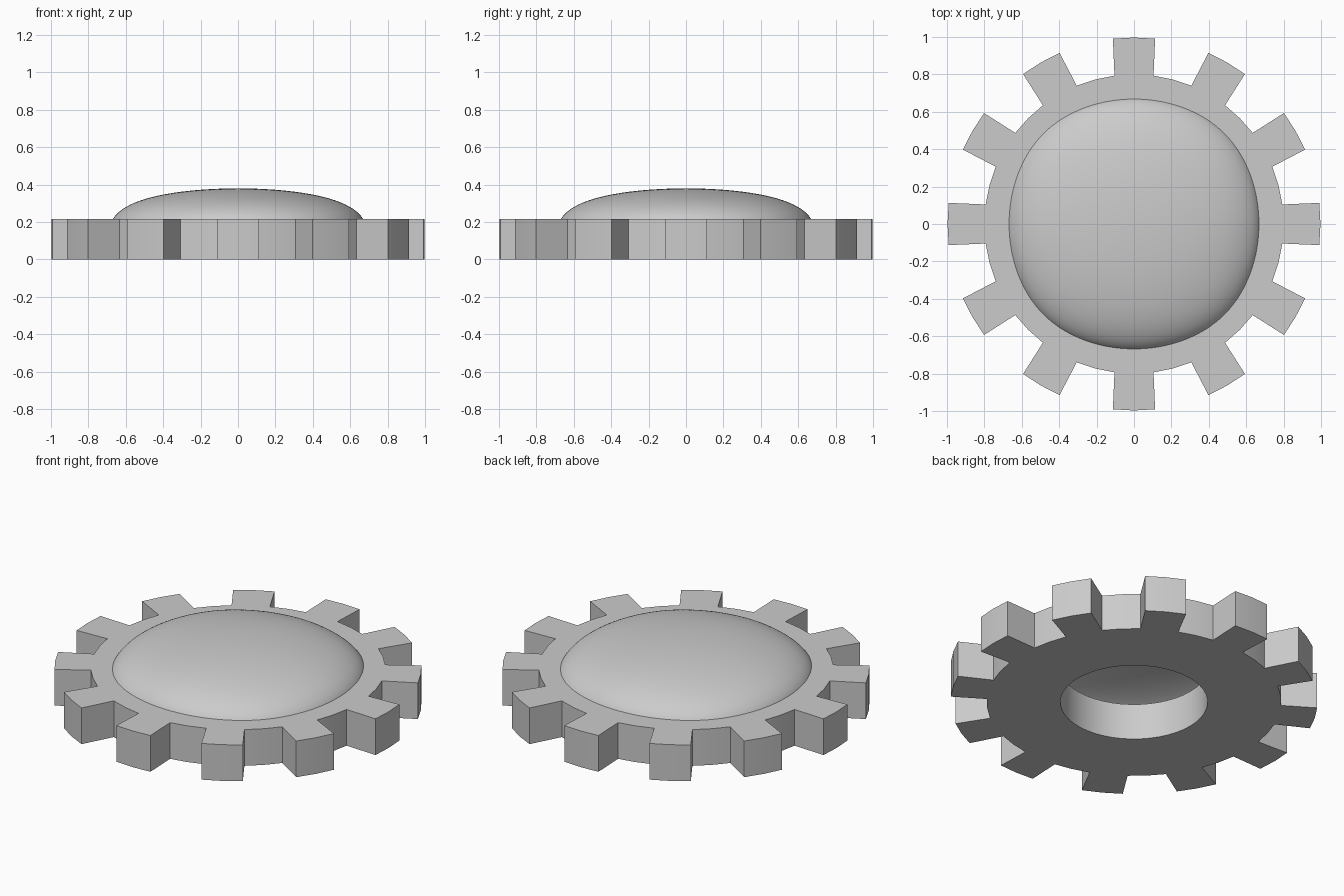
import bpy, bmesh
from math import sin, cos, radians

if "Cube" in bpy.data.objects:
    bpy.data.objects.remove(bpy.data.objects["Cube"])

TEETH, THICK = 12, 0.217
ROOT, TIP, HOLE = 0.8, 0.997, 0.4


def make_object(name, bm):
    bmesh.ops.recalc_face_normals(bm, faces=bm.faces)
    mesh = bpy.data.meshes.new(name)
    bm.to_mesh(mesh)
    bm.free()
    obj = bpy.data.objects.new(name, mesh)
    bpy.context.collection.objects.link(obj)
    return obj


def smooth(obj):
    bpy.ops.object.select_all(action='DESELECT')
    obj.select_set(True)
    bpy.context.view_layer.objects.active = obj
    bpy.ops.object.shade_smooth_by_angle(angle=radians(30))


# Gear ring: one tooth profile (angle, radius) repeated round the hub
tooth = [(-7.5, ROOT), (-6.5, TIP), (0, TIP), (6.5, TIP), (7.5, ROOT), (15, ROOT)]
bm = bmesh.new()


def vert(angle, radius, z):
    a = radians(angle)
    return bm.verts.new((radius * cos(a), radius * sin(a), z))


rings = []
for z in (0, THICK):
    outer, inner, root, tips = [], [], [], []
    for i in range(TEETH):
        a0 = i * 360 / TEETH
        o = [vert(a0 + a, r, z) for a, r in tooth]
        mid = vert(a0, ROOT, z)
        outer += o
        root += [o[0], mid, o[4], o[5]]
        tips += [[o[0], o[1], o[2], mid], [mid, o[2], o[3], o[4]]]
        inner += [vert(a0 + a, HOLE, z) for a in (-7.5, 0, 7.5, 15)]
    for f in tips:
        bm.faces.new(f)
    for i in range(len(root)):
        j = (i + 1) % len(root)
        bm.faces.new((root[i], root[j], inner[j], inner[i]))
    rings.append((outer, inner))
for low, high in zip(*rings):      # outer toothed wall and hole wall
    for i in range(len(low)):
        j = (i + 1) % len(low)
        bm.faces.new((low[i], low[j], high[j], high[i]))
smooth(make_object("gear_ring", bm))

# Domed cap: upper part of a subdivided cube, open below, squashed onto the ring
bm = bmesh.new()
bmesh.ops.create_cube(bm, size=2)
cap = make_object("domed_cap", bm)
sub = cap.modifiers.new("Subdivision", 'SUBSURF')
sub.levels = sub.render_levels = 5
bpy.context.view_layer.objects.active = cap
cap.select_set(True)
bpy.ops.object.modifier_apply(modifier="Subdivision")
bm = bmesh.new()
bm.from_mesh(cap.data)
cut = 0.2 * max(v.co.z for v in bm.verts)
bmesh.ops.bisect_plane(bm, geom=bm.verts[:] + bm.edges[:] + bm.faces[:],
                       plane_co=(0, 0, cut), plane_no=(0, 0, 1), clear_inner=True)
half = max(v.co.x for v in bm.verts)
high = max(v.co.z for v in bm.verts)
for v in bm.verts:
    v.co.x *= 0.668 / half
    v.co.y *= 0.668 / half
    v.co.z = THICK + (v.co.z - cut) / (high - cut) * (0.38 - THICK)
bm.to_mesh(cap.data)
bm.free()
smooth(cap)
